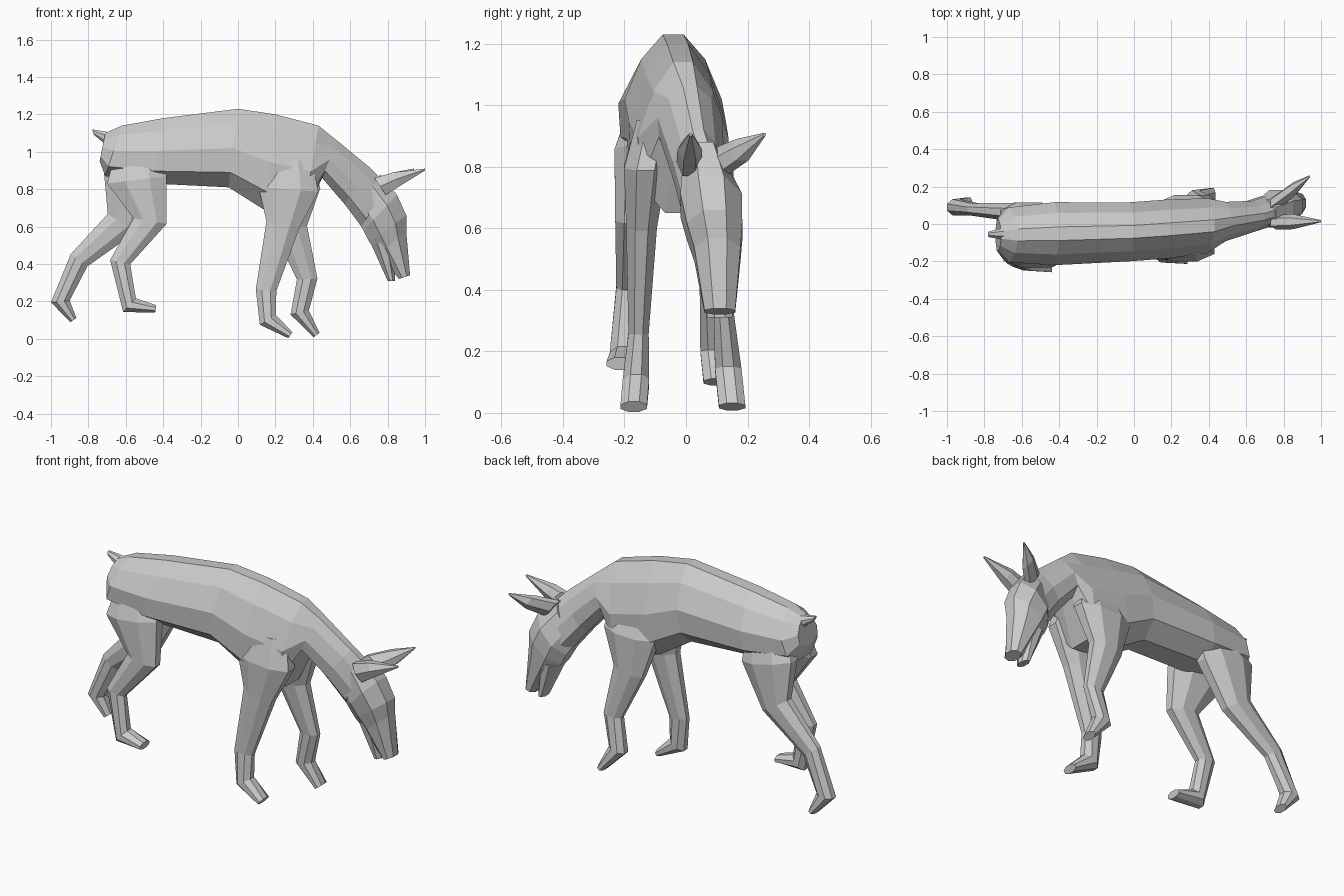
import bpy
import bmesh
from math import cos, sin, pi
from mathutils import Vector

default_cube = bpy.data.objects.get("Cube")
if default_cube:
    bpy.data.objects.remove(default_cube, do_unlink=True)


def cross_section(sides, pinch):
    """Regular polygon as (height, width) pairs, narrowed towards its top."""
    half_step = pi / sides
    outline = []
    for index in range(sides):
        angle = half_step * (index + index + 1)
        height = cos(angle) / cos(half_step)
        width = sin(angle) / cos(half_step)
        outline.append((height, width * (1 - pinch * height)))
    return outline


def loft(name, lower, upper, widths, start_y, end_y, bend=1, sides=8, pinch=0):
    """Skin rings between a lower and an upper side profile.
    The centre drifts sideways from start_y to end_y, eased by bend."""
    outline = cross_section(sides, pinch)
    bm = bmesh.new()
    rings = []
    for index, half_width in enumerate(widths):
        progress = index / (len(widths) - 1)
        centre_y = start_y + (end_y - start_y) * progress ** bend
        low_x, low_z = lower[index]
        high_x, high_z = upper[index]
        low_point = Vector((low_x, centre_y, low_z))
        high_point = Vector((high_x, centre_y, high_z))
        middle = (low_point + high_point) / 2
        reach = high_point - middle
        sideways = Vector((0, half_width, 0))
        ring = [bm.verts.new(middle + reach * height + sideways * width)
                for height, width in outline]
        rings.append(ring)

    # Side walls and end caps
    for ring, next_ring in zip(rings, rings[1:]):
        for index in range(sides):
            previous = index - 1
            bm.faces.new((ring[previous], ring[index],
                          next_ring[index], next_ring[previous]))
    bm.faces.new(rings[0])
    bm.faces.new(rings[-1])
    bmesh.ops.recalc_face_normals(bm, faces=bm.faces)

    mesh = bpy.data.meshes.new(name)
    bm.to_mesh(mesh)
    bm.free()
    part = bpy.data.objects.new(name, mesh)
    bpy.context.collection.objects.link(part)


# All legs share the same thickness and width from hip to toe
LEG_DEPTHS = [.25, .32, .18, .11, .1, .04]
LEG_WIDTHS = [.06, .07, .05, .033, .043, .043]


def leg(name, joints, hip_y, foot_y):
    """Thicken a joint path, mitring each bend, into a leg."""
    points = [Vector(joint) for joint in joints]
    directions = [(after - before).normalized()
                  for before, after in zip(points, points[1:])]
    arriving = directions[:1] + directions
    leaving = directions + directions[-1:]
    lower, upper = [], []
    for point, depth, before, after in zip(points, LEG_DEPTHS, arriving, leaving):
        tangent = (before + after).normalized()
        offset = Vector((-tangent.y, tangent.x)) * depth / 2
        lower.append(point - offset)
        upper.append(point + offset)
    loft(name, lower, upper, LEG_WIDTHS, hip_y, foot_y, bend=.5)


# Torso and neck, from rump to nape
belly_line = [(-.74, .95), (-.71, .87), (-.45, .83), (-.05, .81), (.14, .69),
              (.35, .65), (.45, .86), (.57, .72), (.66, .6)]
back_line = [(-.71, 1.1), (-.62, 1.14), (-.4, 1.18), (0, 1.23), (.2, 1.2),
             (.43, 1.14), (.53, 1.06), (.7, .92), (.8, .82)]
torso_widths = [.08, .14, .16, .15, .15, .14, .1, .08, .08]
loft("torso", belly_line, back_line, torso_widths,
     start_y=-.06, end_y=.07, bend=2, sides=10, pinch=.3)

# Tail stub
loft("tail", lower=[(-.66, 1), (-.77, 1.09)], upper=[(-.66, 1.1), (-.78, 1.12)],
     widths=[.04, .015], start_y=-.05, end_y=-.055)

# Skull and muzzle, hanging down and forward
nape_to_lip = [(.63, .65), (.67, .58), (.7, .52), (.75, .46), (.86, .32)]
brow_to_nose = [(.76, .88), (.85, .77), (.9, .66), (.9, .57), (.92, .34)]
loft("head", nape_to_lip, brow_to_nose, widths=[.07, .1, .09, .075, .05],
     start_y=.06, end_y=.11, bend=.6)

# Lower jaw, slightly open
loft("lower_jaw", lower=[(.71, .51), (.8, .31)], upper=[(.83, .52), (.84, .31)],
     widths=[.07, .04], start_y=.1, end_y=.11)

# Ears, with the left one splayed outward
for side, base_y, tip_y, tip_x in (("right", .01, .015, 1), ("left", .11, .255, .94)):
    loft(side + "_ear",
         lower=[(.79, .77), (.87, .82), (tip_x, .9)],
         upper=[(.73, .86), (.83, .89), (tip_x, .91)],
         widths=[.035, .035, .005], start_y=base_y, end_y=tip_y, sides=6)

# Hind legs: the right one steps forward, the left one trails
leg("right_hind_leg", [(-.53, 1), (-.54, .85), (-.47, .63), (-.63, .41),
                       (-.58, .18), (-.44, .16)], hip_y=-.12, foot_y=-.215)
leg("left_hind_leg", [(-.53, 1), (-.56, .85), (-.62, .62), (-.85, .42),
                      (-.95, .2), (-.88, .1)], hip_y=0, foot_y=.1)

# Front legs: the right one stands, the left one bends
leg("right_front_leg", [(.27, .95), (.27, .8), (.24, .61), (.15, .26),
                        (.16, .1), (.28, .02)], hip_y=-.1, foot_y=-.17)
leg("left_front_leg", [(.27, .95), (.28, .8), (.28, .59), (.37, .32),
                       (.33, .14), (.42, .02)], hip_y=.03, foot_y=.15)
